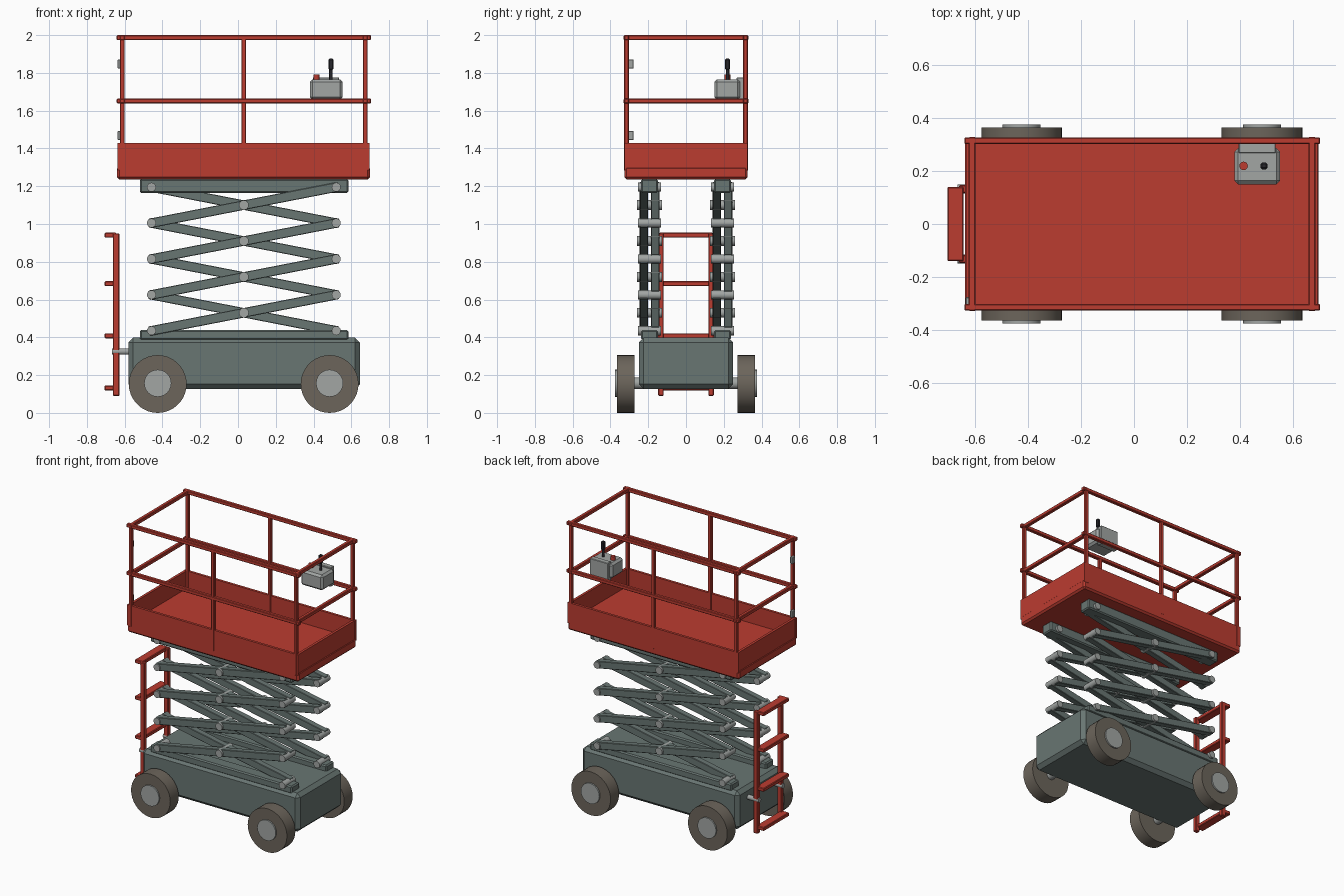
import bpy, bmesh
from math import atan2, hypot
from mathutils import Matrix, Vector

if "Cube" in bpy.data.objects:
    bpy.data.objects.remove(bpy.data.objects["Cube"])


def material(name, rgb):
    m = bpy.data.materials.new(name)
    m.diffuse_color = (*rgb, 1)
    m.use_nodes = True
    m.node_tree.nodes["Principled BSDF"].inputs["Base Color"].default_value = m.diffuse_color
    return m


RED = material("safety_red", (0.50, 0.045, 0.03))
STEEL = material("green_grey", (0.14, 0.18, 0.17))
TYRE = material("tyre_grey", (0.15, 0.13, 0.105))
SILVER = material("silver", (0.36, 0.38, 0.37))
BLACK = material("black", (0.02, 0.02, 0.025))


def finish(bm, name, mat):
    me = bpy.data.meshes.new(name)
    bm.to_mesh(me)
    bm.free()
    me.materials.append(mat)
    ob = bpy.data.objects.new(name, me)
    bpy.context.collection.objects.link(ob)
    return ob


def box(name, mat, x, y, z, bevel=0.0, tilt=0.0):
    """Box from (min, max) ranges, optionally chamfered and tilted about y."""
    size = [r[1] - r[0] for r in (x, y, z)]
    mid = Vector([(r[0] + r[1]) / 2 for r in (x, y, z)])
    bm = bmesh.new()
    bmesh.ops.create_cube(bm, size=1, matrix=Matrix.Diagonal((*size, 1)))
    if bevel:
        bmesh.ops.bevel(bm, geom=bm.edges[:], offset=bevel, segments=1,
                        profile=0.5, affect='EDGES')
    bm.transform(Matrix.Translation(mid) @ Matrix.Rotation(-tilt, 4, 'Y'))
    return finish(bm, name, mat)


def rod(name, mat, a, b, r, sides=16):
    """Cylinder between two points."""
    a, b = Vector(a), Vector(b)
    bm = bmesh.new()
    rot = (b - a).to_track_quat('Z', 'Y').to_matrix().to_4x4()
    bmesh.ops.create_cone(bm, cap_ends=True, segments=sides, radius1=r, radius2=r,
                          depth=(b - a).length,
                          matrix=Matrix.Translation((a + b) / 2) @ rot)
    ob = finish(bm, name, mat)
    for p in ob.data.polygons:
        p.use_smooth = len(p.vertices) == 4
    ob.data.set_sharp_from_angle(angle=0.6)
    return ob


# Chassis
box("chassis", STEEL, (-0.58, 0.645), (-0.25, 0.25), (0.127, 0.398), 0.025)

# Wheels, hubs and axles
for x in (-0.425, 0.485):
    rod("axle", SILVER, (x, -0.29, 0.157), (x, 0.29, 0.157), 0.03)
    for s in (-1, 1):
        rod("tyre", TYRE, (x, s * 0.272, 0.153), (x, s * 0.366, 0.153), 0.153, 36)
        rod("hub", SILVER, (x, s * 0.28, 0.157), (x, s * 0.376, 0.157), 0.072, 24)

# Scissor stack: rails, crossed arms and pins on each side
XL, XR, Z0, STEP = -0.458, 0.52, 0.435, 0.19
XM = (XL + XR) / 2
for yc in (-0.193, 0.193):
    for name, z in (("base_rail", (0.385, 0.438)), ("top_rail", (1.165, 1.238))):
        box(name, STEEL, (-0.52, 0.585), (yc - 0.044, yc + 0.044), z, 0.008)
    L = hypot(XR - XL, STEP) / 2 + 0.012
    for i in range(4):
        zc = Z0 + STEP * (i + 0.5)
        for s in (1, -1):
            y = yc - s * 0.03
            box("scissor_arm", STEEL, (XM - L, XM + L), (y - 0.022, y + 0.022),
                (zc - 0.025, zc + 0.025), 0.003, s * atan2(STEP, XR - XL))
        rod("centre_pin", SILVER, (XM, yc - 0.066, zc), (XM, yc + 0.066, zc), 0.026)
    for i in range(5):
        for x in (XL, XR):
            z = Z0 + STEP * i
            rod("end_pin", SILVER, (x, yc - 0.06, z), (x, yc + 0.06, z), 0.024)

# Platform deck and toe boards
X0, X1, YP = -0.64, 0.698, 0.326
box("deck", RED, (X0, X1), (-YP, YP), (1.236, 1.305), 0.012)
for s in (-1, 1):
    y = sorted((s * 0.308, s * YP))
    box("side_toe_board", RED, (X0 + 0.003, X1 - 0.003), y, (1.285, 1.43))
for x in ((X0 + 0.004, X0 + 0.022), (X1 - 0.022, X1 - 0.004)):
    box("end_toe_board", RED, x, (-0.312, 0.312), (1.285, 1.43))

# Guard rail posts and rails
XA, XB, YR, H = -0.613, 0.674, 0.315, 0.012
for y in (-YR, YR):
    for x in (XA, 0.03, XB):
        box("guard_post", RED, (x - H, x + H), (y - H, y + H), (1.28, 1.985), 0.003)
    for z in (1.651, 1.987):
        box("side_rail", RED, (X0 - 0.002, X1 + 0.006), (y - 0.013, y + 0.013),
            (z - 0.013, z + 0.013), 0.004)
for x in (XA, XB):
    for z in (1.651, 1.987):
        box("end_rail", RED, (x - 0.013, x + 0.013), (-0.33, 0.33),
            (z - 0.013, z + 0.013), 0.004)

# Gate hinges
for z in (1.847, 1.468):
    box("gate_hinge", SILVER, (-0.637, -0.617), (-0.308, -0.277), (z - 0.024, z + 0.024), 0.003)

# Control box with bracket, joystick and stop button
box("control_box", SILVER, (0.38, 0.553), (0.15, 0.287), (1.658, 1.766), 0.014)
box("control_bracket", SILVER, (0.396, 0.536), (0.268, 0.306), (1.64, 1.776), 0.003)
rod("joystick_stem", BLACK, (0.492, 0.22, 1.76), (0.492, 0.22, 1.83), 0.009)
box("joystick_grip", BLACK, (0.479, 0.505), (0.207, 0.233), (1.815, 1.875), 0.006)
rod("stop_button", RED, (0.415, 0.22, 1.76), (0.415, 0.22, 1.792), 0.016)

# Ladder with standoffs
for s in (-1, 1):
    y = sorted((s * 0.118, s * 0.147))
    box("ladder_stile", RED, (-0.662, -0.628), y, (0.09, 0.95), 0.004)
    rod("ladder_standoff", SILVER, (-0.668, s * 0.132, 0.325), (-0.56, s * 0.132, 0.325), 0.017)
for z in (0.132, 0.408, 0.684, 0.941):
    box("ladder_rung", RED, (-0.706, -0.645), (-0.141, 0.141), (z - 0.013, z + 0.013), 0.004)
